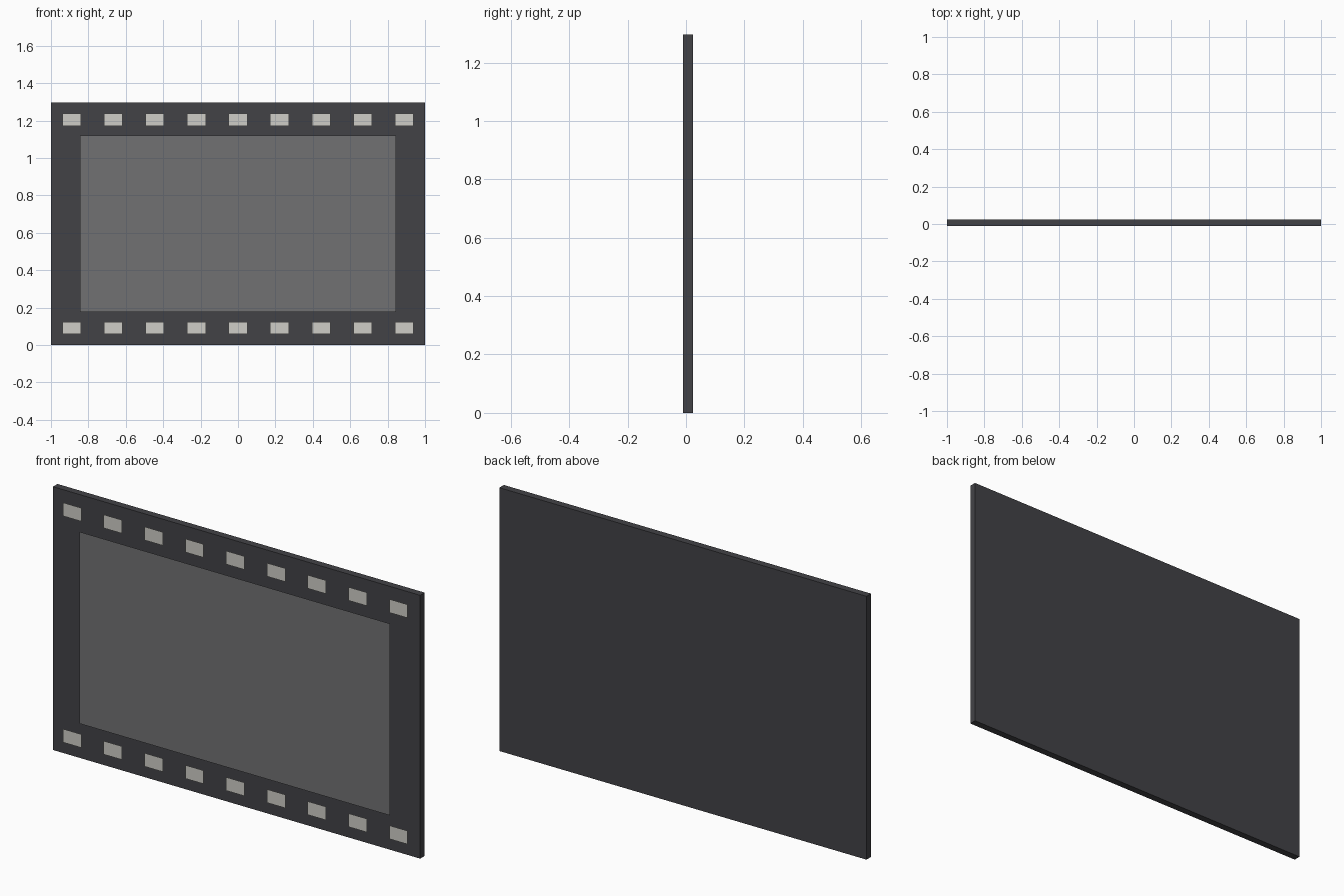
import bpy, bmesh
from mathutils import Matrix

if "Cube" in bpy.data.objects:
    bpy.data.objects.remove(bpy.data.objects["Cube"])

W, H = 2.0, 1.296            # film piece size
Y_FRONT, Y_BACK = -0.011, 0.024
Y_PICTURE, Y_HOLES = -0.024, -0.021


def material(name, color):
    m = bpy.data.materials.new(name)
    m.diffuse_color = (*color, 1)
    m.use_nodes = True
    m.node_tree.nodes["Principled BSDF"].inputs["Base Color"].default_value = m.diffuse_color
    return m


def finish(name, bm, mat):
    me = bpy.data.meshes.new(name)
    bm.to_mesh(me)
    bm.free()
    me.materials.append(mat)
    ob = bpy.data.objects.new(name, me)
    bpy.context.collection.objects.link(ob)
    return ob


def add_panel(bm, cx, cz, w, h, y):
    """Upright rectangle facing -y."""
    pts = [(-1, -1), (1, -1), (1, 1), (-1, 1)]
    bm.faces.new([bm.verts.new((cx + a * w / 2, y, cz + b * h / 2)) for a, b in pts])


dark = material("film_dark", (0.055, 0.055, 0.062))
grey = material("picture_grey", (0.165, 0.165, 0.17))
pale = material("hole_pale", (0.62, 0.61, 0.57))

# Film base slab
bm = bmesh.new()
bmesh.ops.create_cube(bm, size=1, matrix=Matrix.Translation((0, (Y_FRONT + Y_BACK) / 2, H / 2))
                      @ Matrix.Diagonal((W, Y_BACK - Y_FRONT, H, 1)))
finish("film_base", bm, dark)

# Picture area, just in front of the slab
bm = bmesh.new()
add_panel(bm, 0, H / 2, 1.69, 0.944, Y_PICTURE)
finish("picture_area", bm, grey)

# Rows of sprocket holes along the bottom and top
for name, z in (("bottom_sprocket_holes", 0.091), ("top_sprocket_holes", H - 0.091)):
    bm = bmesh.new()
    for i in range(9):
        add_panel(bm, (i - 4) * 0.2222, z, 0.10, 0.066, Y_HOLES)
    finish(name, bm, pale)
